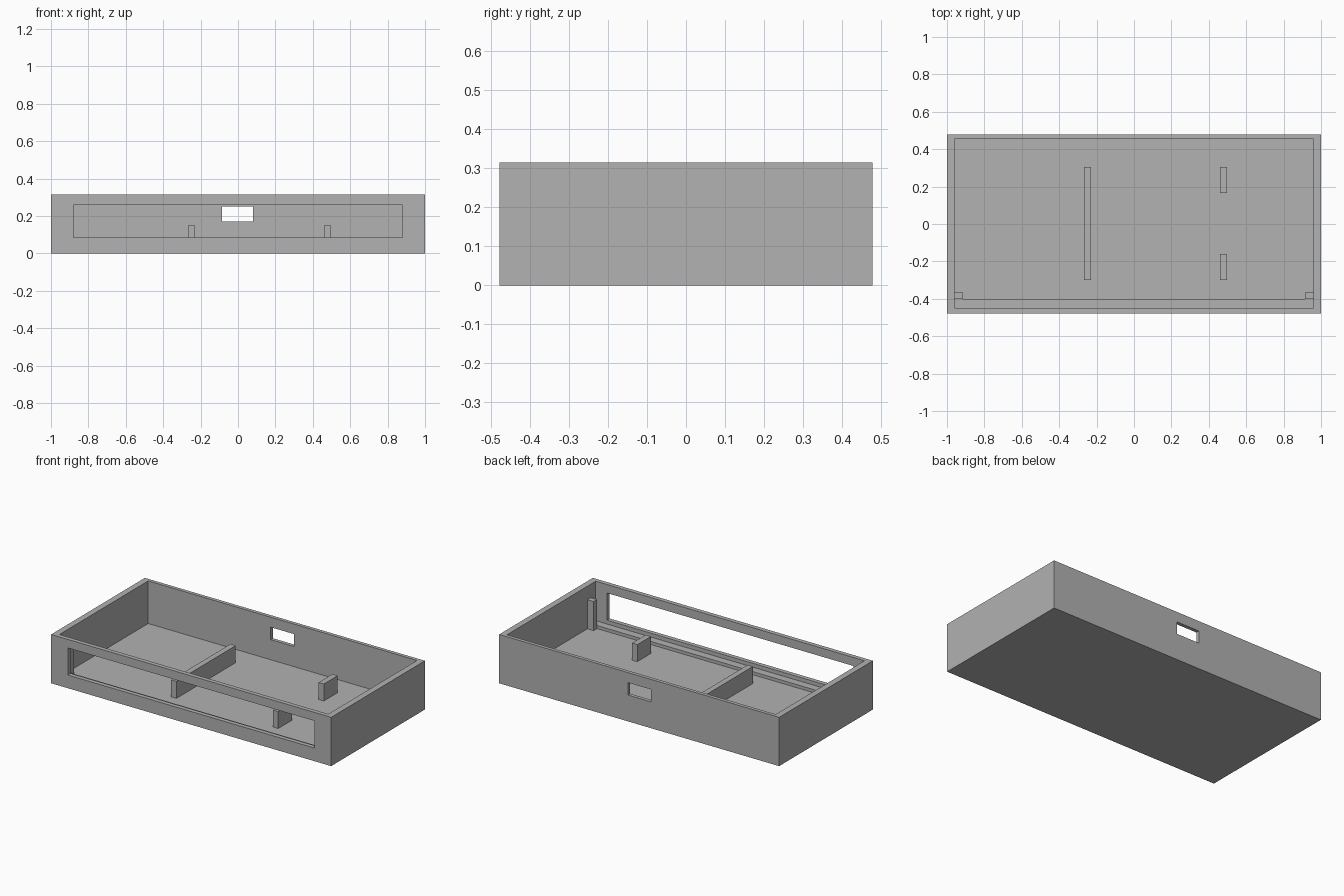
import bpy

default = bpy.data.objects.get("Cube")
if default:
    bpy.data.objects.remove(default, do_unlink=True)

grey = bpy.data.materials.new("mid_grey")
grey.use_nodes = True
colour = (0.445, 0.445, 0.445, 1)
grey.diffuse_color = colour
grey.node_tree.nodes["Principled BSDF"].inputs["Base Color"].default_value = colour


def box(name, x, y, z):
    """Box given by its (min, max) range on each axis."""
    verts = [(a, b, c) for a in x for b in y for c in z]
    faces = [(0, 1, 3, 2), (4, 6, 7, 5), (0, 4, 5, 1),
             (2, 3, 7, 6), (0, 2, 6, 4), (1, 5, 7, 3)]
    mesh = bpy.data.meshes.new(name)
    mesh.from_pydata(verts, [], faces)
    mesh.materials.append(grey)
    obj = bpy.data.objects.new(name, mesh)
    bpy.context.collection.objects.link(obj)
    return obj


def cut(target, cutters):
    """Subtract the cutters, then bake the result and remove them."""
    for c in cutters:
        c.hide_render = True
        mod = target.modifiers.new(c.name, 'BOOLEAN')
        mod.operation = 'DIFFERENCE'
        mod.solver = 'EXACT'
        mod.object = c
    bpy.context.view_layer.update()
    graph = bpy.context.evaluated_depsgraph_get()
    baked = bpy.data.meshes.new_from_object(target.evaluated_get(graph))
    target.modifiers.clear()
    target.data = baked
    for c in cutters:
        bpy.data.objects.remove(c, do_unlink=True)


FLOOR, HEIGHT, HALF_DEPTH = 0.04, 0.315, 0.478
INNER_X, INNER_FRONT, INNER_BACK = 0.96, -0.45, 0.455

# Open tray with a wide front window and a small slot in the back wall
case = box("case", (-1, 1), (-HALF_DEPTH, HALF_DEPTH), (0, HEIGHT))
cut(case, [
    box("cavity", (-INNER_X, INNER_X), (INNER_FRONT, INNER_BACK), (FLOOR, 0.5)),
    box("front_window", (-0.88, 0.88), (-0.6, -0.43), (0.085, 0.26)),
    box("back_slot", (-0.085, 0.08), (0.43, 0.6), (0.17, 0.25)),
])

# Low ledge behind the front wall
box("front_ledge", (-INNER_X, INNER_X), (INNER_FRONT, -0.4), (FLOOR, 0.06))

# Square posts in the front corners
for side, name in ((-1, "right_corner_post"), (1, "left_corner_post")):
    xs = sorted((side * 0.915, side * INNER_X))
    box(name, xs, (-0.4, -0.365), (FLOOR, 0.228))

# Support ribs on the floor
box("long_rib", (-0.267, -0.23), (-0.3, 0.305), (FLOOR, 0.15))
box("front_short_rib", (0.46, 0.497), (-0.3, -0.16), (FLOOR, 0.15))
box("back_short_rib", (0.46, 0.497), (0.165, 0.305), (FLOOR, 0.15))
